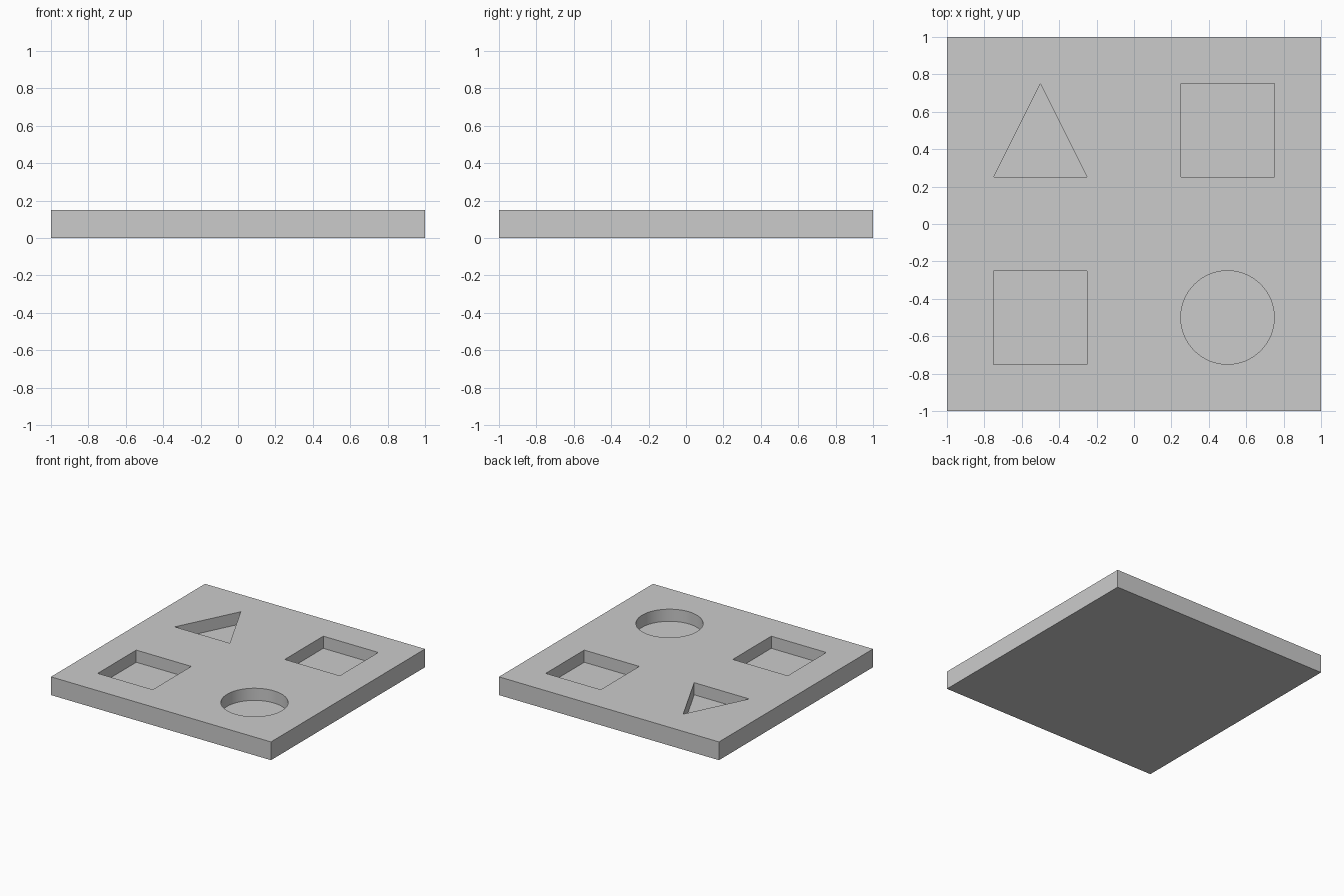
import bpy, bmesh
from math import cos, sin, tau, radians

if "Cube" in bpy.data.objects:
    bpy.data.objects.remove(bpy.data.objects["Cube"])

THICK, FLOOR, R = 0.15, 0.05, 0.25


def prism(name, outline, z0, z1):
    """Closed solid made by extruding a counter-clockwise outline."""
    bm = bmesh.new()
    face = bm.faces.new([bm.verts.new((x, y, z0)) for x, y in outline])
    top = bmesh.ops.extrude_face_region(bm, geom=[face], use_keep_orig=True)
    verts = [g for g in top["geom"] if isinstance(g, bmesh.types.BMVert)]
    bmesh.ops.translate(bm, verts=verts, vec=(0, 0, z1 - z0))
    bmesh.ops.recalc_face_normals(bm, faces=bm.faces)
    mesh = bpy.data.meshes.new(name)
    bm.to_mesh(mesh)
    bm.free()
    obj = bpy.data.objects.new(name, mesh)
    bpy.context.collection.objects.link(obj)
    return obj


# Outlines centred on the origin
square = [(-R, -R), (R, -R), (R, R), (-R, R)]
triangle = [(-R, -R), (R, -R), (0, R)]
circle = [(R * cos(tau * i / 64), R * sin(tau * i / 64)) for i in range(64)]

# Board
board = prism("puzzle_board", [(x * 4, y * 4) for x, y in square], 0, THICK)
bpy.context.view_layer.objects.active = board
board.select_set(True)

# Pockets sunk into the top
pockets = [
    ("front_square", square, -0.5, -0.5),
    ("back_square", square, 0.5, 0.5),
    ("triangle", triangle, -0.5, 0.5),
    ("circle", circle, 0.5, -0.5),
]
for name, outline, cx, cy in pockets:
    cutter = prism(name + "_cutter", [(x + cx, y + cy) for x, y in outline],
                   FLOOR, THICK + 0.1)
    cutter.hide_render = True
    mod = board.modifiers.new(name + "_pocket", 'BOOLEAN')
    mod.operation = 'DIFFERENCE'
    mod.solver = 'EXACT'
    mod.object = cutter
    bpy.ops.object.modifier_apply(modifier=mod.name)
    bpy.data.objects.remove(cutter)

# Smooth round pocket wall, crisp edges elsewhere
bpy.ops.object.shade_smooth_by_angle(angle=radians(30))
